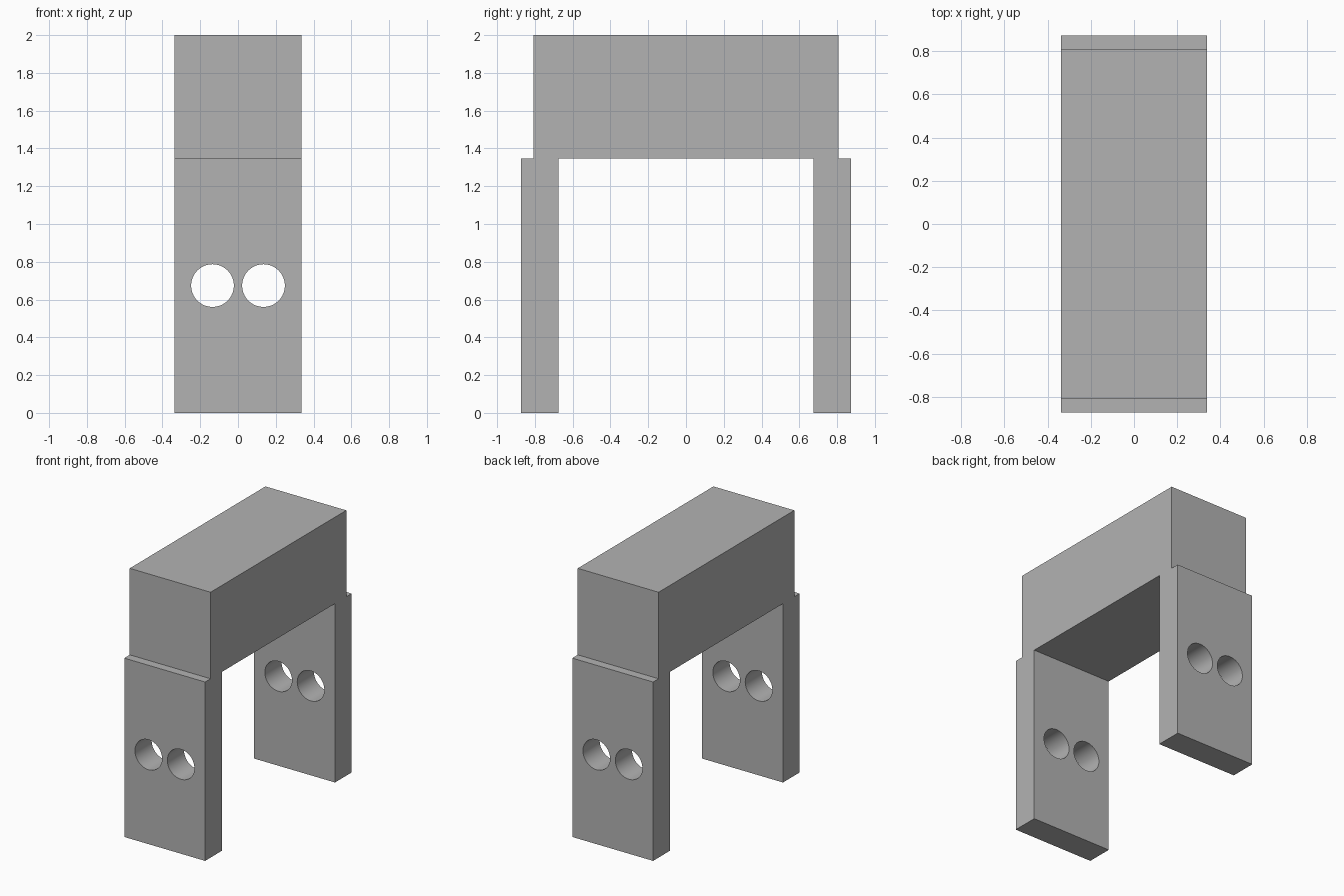
import bpy
import bmesh
import math

cube = bpy.data.objects.get("Cube")
if cube:
    bpy.data.objects.remove(cube, do_unlink=True)

HALF_WIDTH = 0.337
LEG_IN, LEG_OUT, BEAM_END = 0.674, 0.873, 0.808
SHOULDER, TOP = 1.348, 2.0
HOLE_X, HOLE_Z, HOLE_RADIUS = 0.135, 0.674, 0.113

# Plain grey material
grey = bpy.data.materials.new("plain grey")
grey.use_nodes = True
colour = (0.45, 0.45, 0.45, 1)
grey.diffuse_color = colour
grey.node_tree.nodes["Principled BSDF"].inputs["Base Color"].default_value = colour

# Bracket: half of the side profile, mirrored and extruded across the width
half = [(LEG_IN, SHOULDER), (LEG_IN, 0), (LEG_OUT, 0), (LEG_OUT, SHOULDER),
        (BEAM_END, SHOULDER), (BEAM_END, TOP)]
profile = half + [(-y, z) for y, z in reversed(half)]
bm = bmesh.new()
face = bm.faces.new([bm.verts.new((-HALF_WIDTH, y, z)) for y, z in profile])
extruded = bmesh.ops.extrude_face_region(bm, geom=[face], use_keep_orig=True)
moved = [v for v in extruded["geom"] if isinstance(v, bmesh.types.BMVert)]
bmesh.ops.translate(bm, verts=moved, vec=(2 * HALF_WIDTH, 0, 0))
bmesh.ops.recalc_face_normals(bm, faces=bm.faces)
mesh = bpy.data.meshes.new("bracket")
bm.to_mesh(mesh)
bm.free()
mesh.materials.append(grey)
bracket = bpy.data.objects.new("bracket", mesh)
bpy.context.collection.objects.link(bracket)

# Two round holes through both legs
for side, sign in (("left", 1), ("right", -1)):
    bpy.ops.mesh.primitive_cylinder_add(
        vertices=64, radius=HOLE_RADIUS, depth=3,
        location=(sign * HOLE_X, 0, HOLE_Z), rotation=(math.pi / 2, 0, 0))
    cutter = bpy.context.object
    cutter.name = side + "_hole_cutter"
    cutter.data.materials.append(grey)
    cut = bracket.modifiers.new(side + " holes", "BOOLEAN")
    cut.operation = "DIFFERENCE"
    cut.solver = "EXACT"
    cut.object = cutter
    bpy.context.view_layer.objects.active = bracket
    bpy.ops.object.modifier_apply(modifier=cut.name)
    bpy.data.objects.remove(cutter, do_unlink=True)

# Smooth hole walls, sharp edges elsewhere
bpy.ops.object.select_all(action="DESELECT")
bracket.select_set(True)
bpy.context.view_layer.objects.active = bracket
bpy.ops.object.shade_smooth_by_angle(angle=math.radians(30))
